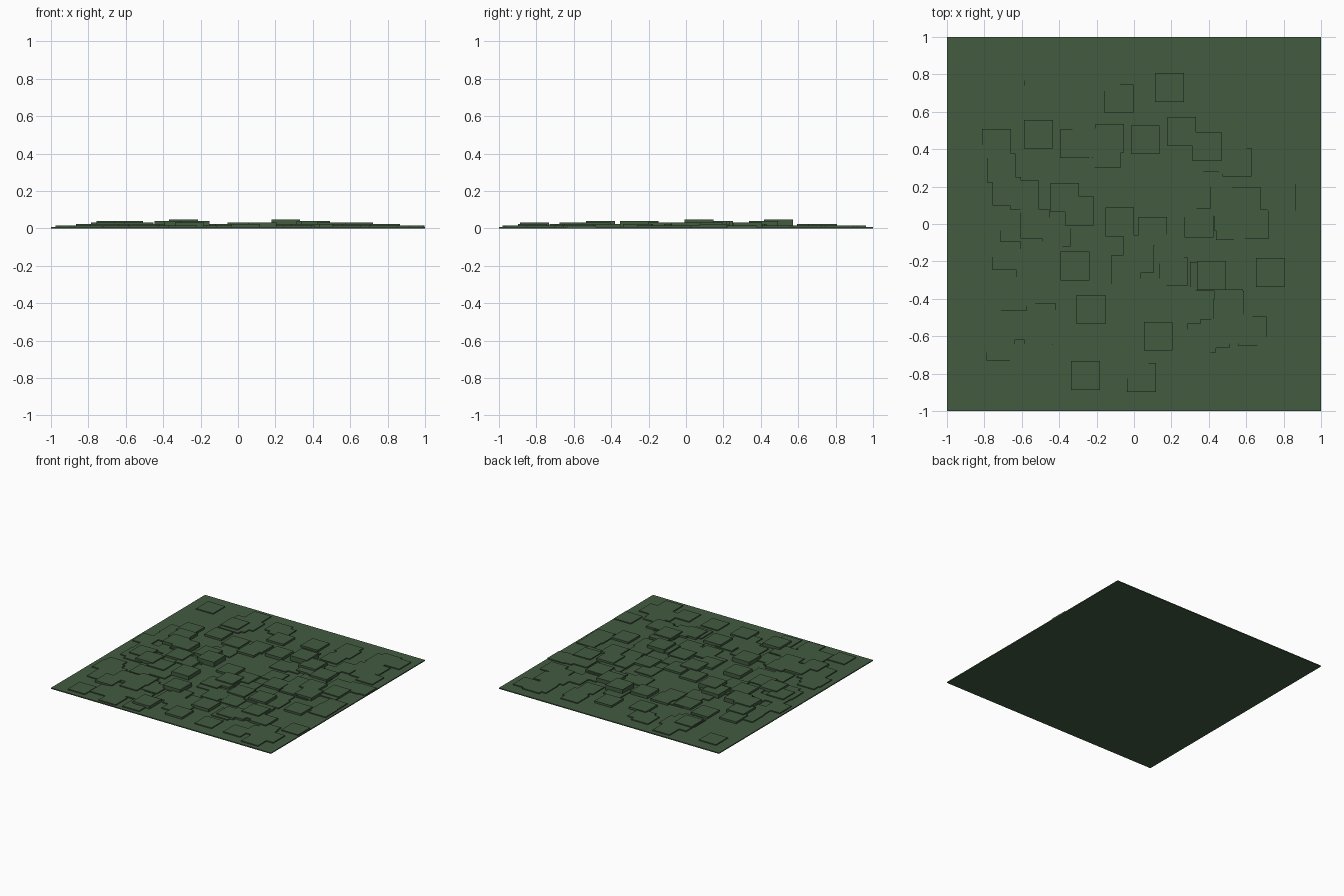
import bpy, bmesh, random
from mathutils import Matrix

if "Cube" in bpy.data.objects:
    bpy.data.objects.remove(bpy.data.objects["Cube"])

random.seed(4)
STEP = 0.008      # height of one layer
TILE = 0.154      # width of every square tile

green = bpy.data.materials.new("dark moss green")
green.diffuse_color = (0.054, 0.105, 0.051, 1)
green.use_nodes = True
green.node_tree.nodes["Principled BSDF"].inputs["Base Color"].default_value = green.diffuse_color


def add_box(bm, x, y, w, d, z0, z1):
    m = Matrix.Translation((x, y, (z0 + z1) / 2)) @ Matrix.Diagonal((w, d, z1 - z0, 1))
    bmesh.ops.create_cube(bm, size=1, matrix=m)


def finish(bm, name):
    mesh = bpy.data.meshes.new(name)
    bm.to_mesh(mesh)
    bm.free()
    mesh.materials.append(green)
    ob = bpy.data.objects.new(name, mesh)
    bpy.context.collection.objects.link(ob)


def tile_layer(name, level, centres):
    """Square tiles whose tops lie on one layer, each standing on the base."""
    bm = bmesh.new()
    for x, y in centres:
        add_box(bm, x, y, TILE, TILE, STEP * 0.5, STEP * (level + 1))
    finish(bm, name)


def scatter(count, x0, x1, y0, y1):
    return [(random.uniform(x0, x1), random.uniform(y0, y1)) for _ in range(count)]


# ground slab
bm = bmesh.new()
add_box(bm, 0, 0, 2, 2, 0, STEP)
finish(bm, "ground_slab")

# low tiles spread over the slab
tile_layer("first_layer_tiles", 1,
           scatter(90, -0.90, 0.92, -0.91, 0.89)
           + [(-.83, .83), (.77, .84), (-.88, -.45), (-.80, -.88), (.92, .3), (-.9, .1)])

# second layer, gathered towards the middle
tile_layer("second_layer_tiles", 2,
           scatter(28, -0.75, 0.68, -0.70, 0.65)
           + [(-.51, .69), (.73, -.26), (.04, -.82), (-.65, -.54), (-.51, -.62),
              (.79, .15), (-.79, -.1), (-.08, .67), (.19, .73)])

# third layer
tile_layer("third_layer_tiles", 3,
           [(-.26, -.81), (.13, -.60), (.02, -.135), (.50, -.48), (.60, .12),
            (.55, .33), (.06, .45), (-.53, .0), (-.68, -.17), (.645, 0), (-.71, .30)])

# fourth layer
tile_layer("fourth_layer_tiles", 4,
           [(.39, .415), (-.37, .142), (-.68, .175), (-.585, .155),
            (-.315, -.225), (-.23, -.457), (.415, -.275)])

# highest tiles
tile_layer("top_tiles", 5, [(-.292, .07), (.255, .495)])
